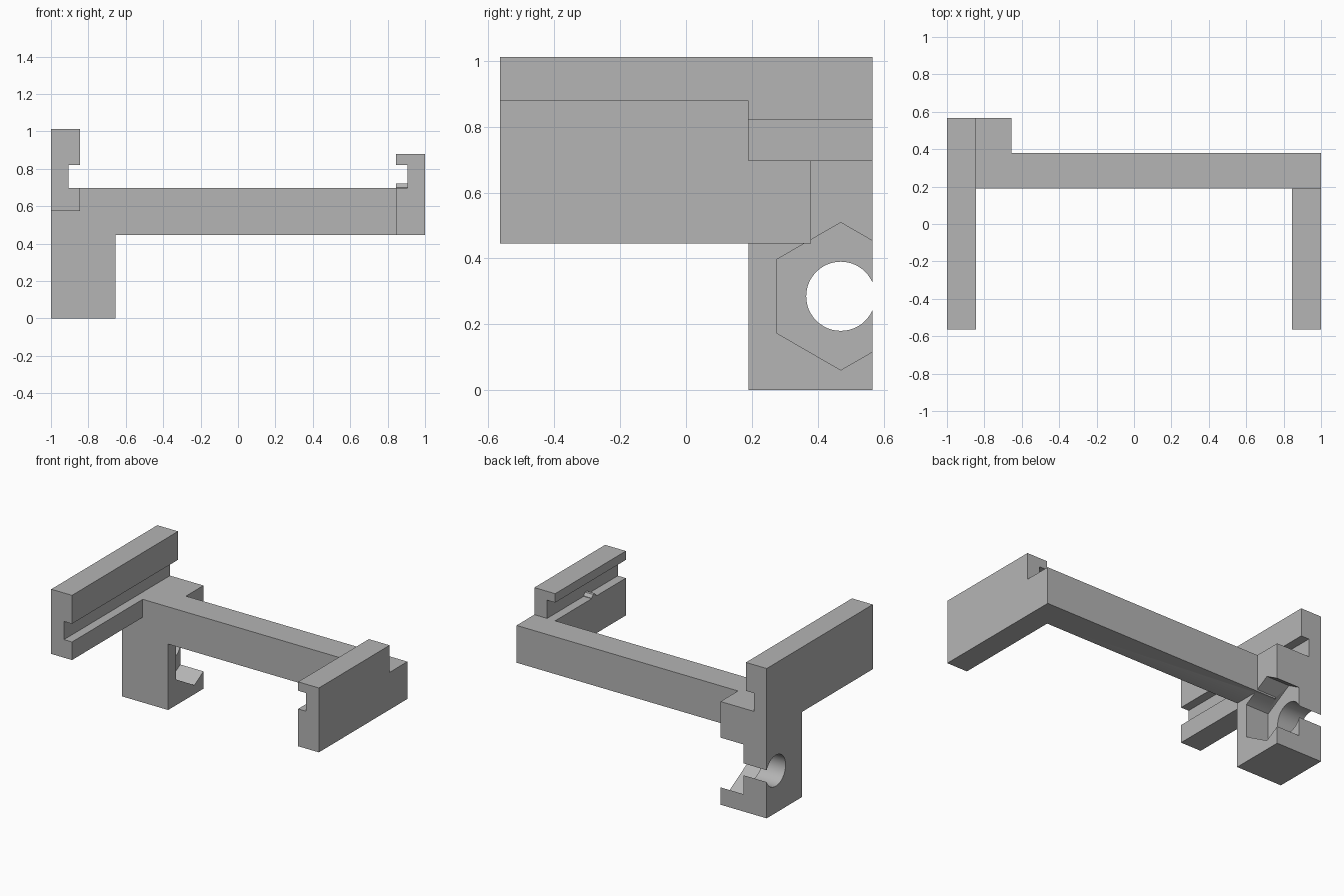
import bpy
import bmesh
import math
from mathutils import Vector

cube = bpy.data.objects.get("Cube")
if cube:
    bpy.data.objects.remove(cube, do_unlink=True)

grey = bpy.data.materials.new("plain grey")
grey.use_nodes = True
colour = (0.46, 0.46, 0.46, 1)
grey.diffuse_color = colour
grey.node_tree.nodes["Principled BSDF"].inputs["Base Color"].default_value = colour


def prism(name, outline, start, depth):
    """Extrude a closed outline of 3D points along a depth vector."""
    bm = bmesh.new()
    offset = Vector(start)
    face = bm.faces.new([bm.verts.new(Vector(p) + offset) for p in outline])
    extruded = bmesh.ops.extrude_face_region(bm, geom=[face])["geom"]
    verts = [v for v in extruded if isinstance(v, bmesh.types.BMVert)]
    bmesh.ops.translate(bm, vec=depth, verts=verts)
    bmesh.ops.recalc_face_normals(bm, faces=bm.faces)
    mesh = bpy.data.meshes.new(name)
    bm.to_mesh(mesh)
    bm.free()
    mesh.materials.append(grey)
    obj = bpy.data.objects.new(name, mesh)
    bpy.context.collection.objects.link(obj)
    return obj


def box(name, x, y, z):
    base = [(x[0], y[0], z[0]), (x[1], y[0], z[0]), (x[1], y[1], z[0]), (x[0], y[1], z[0])]
    return prism(name, base, (0, 0, 0), (0, 0, z[1] - z[0]))


def rail(name, side, y, bottom, top):
    """Slotted rail: an outer wall with a lip and a ledge facing inwards."""
    section = [(1, bottom), (0.845, bottom), (0.845, FLOOR), (0.905, FLOOR),
               (0.905, 0.82), (0.845, 0.82), (0.845, top), (1, top)]
    outline = [(side * x, y[0], z) for x, z in section]
    return prism(name, outline, (0, 0, 0), (0, y[1] - y[0], 0))


def bore(name, sides, radius, x0, x1):
    """Many-sided hole along x, with a corner pointing up."""
    angles = [2 * math.pi * i / sides for i in range(sides)]
    outline = [(0, radius * math.sin(a), radius * math.cos(a)) for a in angles]
    return prism(name, outline, (x0, 0.47, 0.285), (x1 - x0, 0, 0))


def combine(target, other, operation):
    mod = target.modifiers.new(operation.title(), "BOOLEAN")
    mod.operation = operation
    mod.solver = "EXACT"
    mod.object = other
    bpy.context.view_layer.objects.active = target
    bpy.ops.object.modifier_apply(modifier=mod.name)
    bpy.data.objects.remove(other, do_unlink=True)


FLOOR = 0.697
BACK, FRONT, INNER = 0.567, -0.565, 0.19

# Mounting post with a nut pocket and bolt hole, open at the back
bracket = box("bracket", (-1, -0.655), (INNER, BACK), (0, FLOOR))
combine(bracket, bore("nut_pocket", 6, 0.224, -0.828, -0.6), "DIFFERENCE")
combine(bracket, bore("bolt_hole", 48, 0.105, -1.1, -0.6), "DIFFERENCE")

# Crossbar and the two slotted rails
combine(bracket, box("crossbar", (-0.8, 1), (INNER, 0.38), (0.445, FLOOR)), "UNION")
combine(bracket, rail("right_rail", -1, (FRONT, BACK), 0.575, 1.012), "UNION")
combine(bracket, rail("left_rail", 1, (FRONT, INNER), 0.445, 0.88), "UNION")

# Small locking ridge on the left slot floor
ridge = [(0.845, -0.25, 0.68), (0.845, -0.25, 0.70), (0.845, -0.235, 0.72),
         (0.845, -0.215, 0.72), (0.845, -0.20, 0.70), (0.845, -0.20, 0.68)]
combine(bracket, prism("locking_ridge", ridge, (0, 0, 0), (0.08, 0, 0)), "UNION")

# Keep flat faces crisp and the bolt hole smooth
bpy.ops.object.select_all(action="DESELECT")
bracket.select_set(True)
bpy.context.view_layer.objects.active = bracket
bpy.ops.object.shade_smooth_by_angle(angle=math.radians(30))
